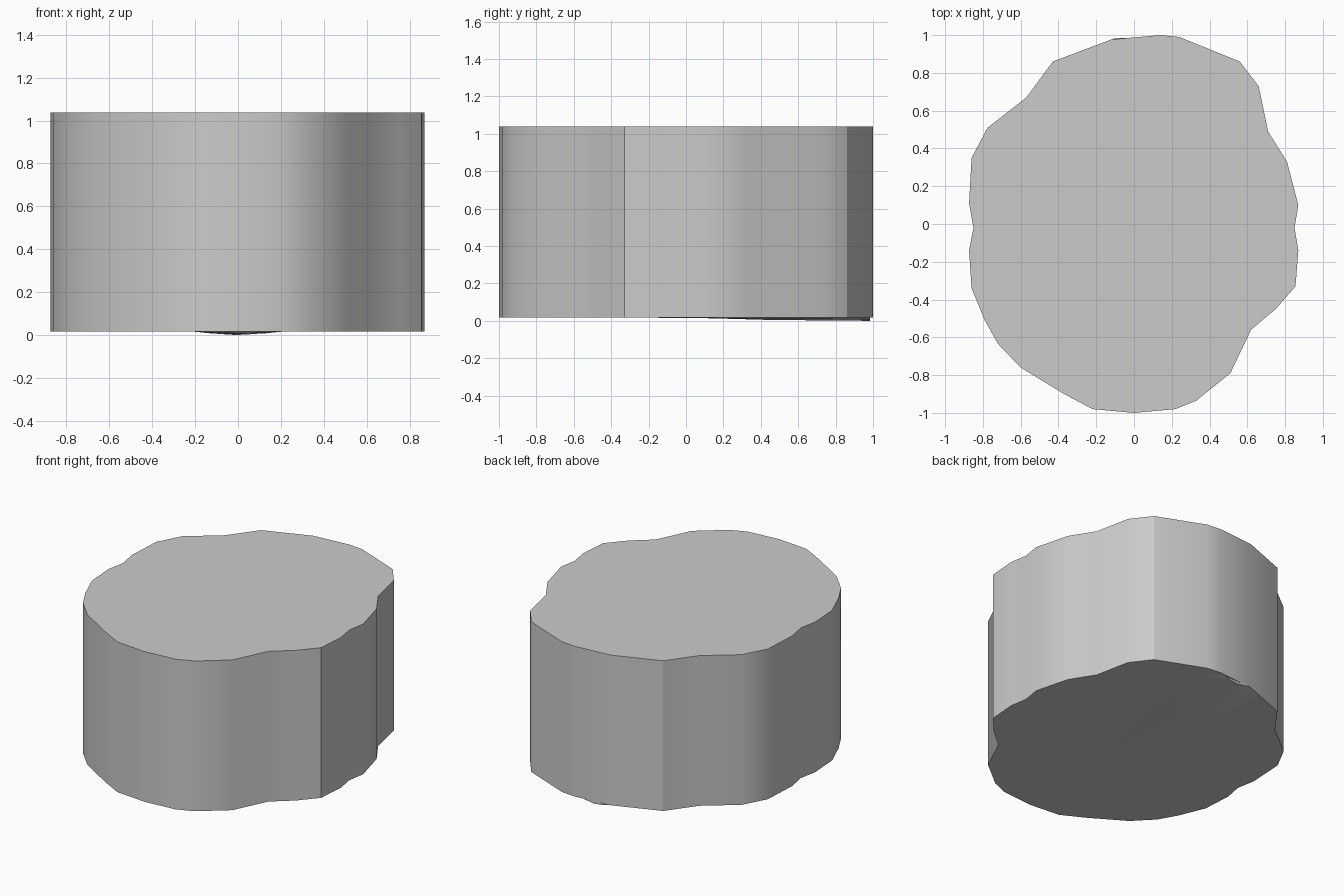
import bpy, bmesh, math

if "Cube" in bpy.data.objects:
    bpy.data.objects.remove(bpy.data.objects["Cube"])

BASE, TOP = 0.018, 1.038

# Irregular outline seen from above, counter-clockwise
outline = [(0.87, 0.10), (0.81, 0.33), (0.71, 0.49), (0.66, 0.73), (0.56, 0.86),
           (0.24, 0.99), (0.14, 1.0), (-0.12, 0.977), (-0.43, 0.86), (-0.57, 0.67),
           (-0.775, 0.51), (-0.86, 0.35), (-0.873, 0.11), (-0.85, -0.02),
           (-0.873, -0.14), (-0.86, -0.34), (-0.79, -0.51), (-0.72, -0.635),
           (-0.60, -0.76), (-0.37, -0.90), (-0.22, -0.98), (0.0, -1.0),
           (0.22, -0.98), (0.33, -0.935), (0.51, -0.79), (0.62, -0.56),
           (0.75, -0.45), (0.855, -0.33), (0.87, -0.14), (0.85, -0.02)]


def finish(bm, name):
    bmesh.ops.recalc_face_normals(bm, faces=bm.faces)
    mesh = bpy.data.meshes.new(name)
    bm.to_mesh(mesh)
    bm.free()
    obj = bpy.data.objects.new(name, mesh)
    bpy.context.collection.objects.link(obj)
    bpy.context.view_layer.objects.active = obj
    obj.select_set(True)
    bpy.ops.object.shade_smooth_by_angle(angle=math.radians(30))
    obj.select_set(False)


# Main block: outline extruded straight up
bm = bmesh.new()
face = bm.faces.new([bm.verts.new((x, y, BASE)) for x, y in outline])
geo = bmesh.ops.extrude_face_region(bm, geom=[face])["geom"]
bmesh.ops.translate(bm, vec=(0, 0, TOP - BASE),
                    verts=[v for v in geo if isinstance(v, bmesh.types.BMVert)])
finish(bm, "block")

# Very shallow swell under the base, deepening toward the back
sections = [(-0.22, 0.04, 0.0005), (0.13, 0.14, 0.004), (0.45, 0.2, 0.013),
            (0.92, 0.22, 0.017), (0.985, 0.1, 0.018)]  # y, half width, depth
bm = bmesh.new()
rows = [[bm.verts.new((w * t, y, BASE - d * (1 - abs(t) ** 1.5)))
         for t in (-1, -0.6, 0, 0.6, 1)] for y, w, d in sections]
for a, b in zip(rows, rows[1:]):
    for i in range(4):
        bm.faces.new((a[i], a[i + 1], b[i + 1], b[i]))
    bm.faces.new((a[0], b[0], b[4], a[4]))
bm.faces.new(rows[0])
bm.faces.new(rows[-1])
finish(bm, "base_swell")
